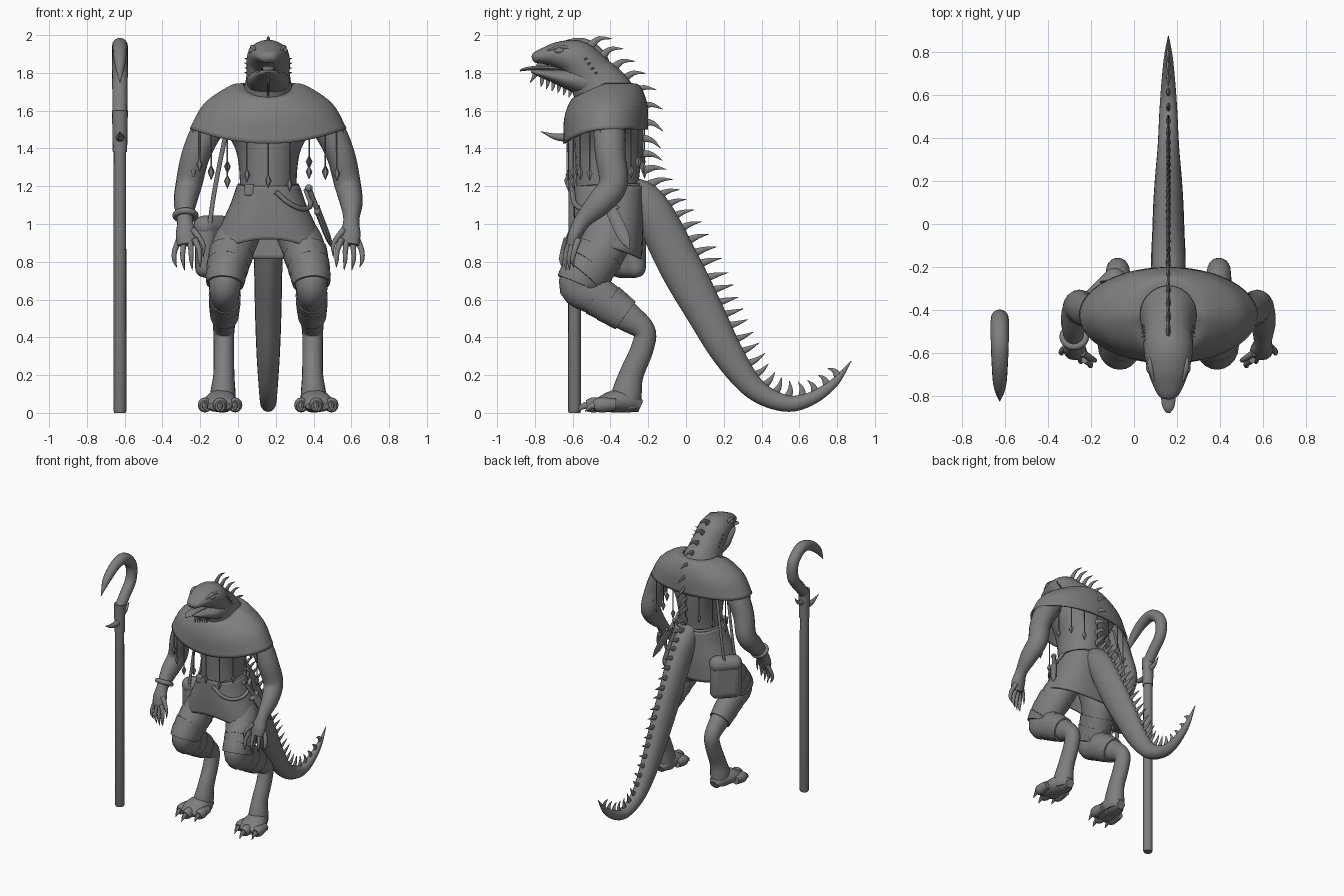
import bpy, bmesh, math
from mathutils import Vector

default = bpy.data.objects.get("Cube")
if default:
    bpy.data.objects.remove(default, do_unlink=True)

grey = bpy.data.materials.new("clay_grey")
grey.use_nodes = True
colour = (.21, .21, .21, 1)
grey.diffuse_color = colour
grey.node_tree.nodes["Principled BSDF"].inputs["Base Color"].default_value = colour

MID = .16      # centre line of the body
STAFF = -.625  # staff position across


def finish(obj, name):
    obj.name = name
    obj.data.materials.clear()
    obj.data.materials.append(grey)
    bpy.ops.object.select_all(action='DESELECT')
    obj.select_set(True)
    bpy.context.view_layer.objects.active = obj
    bpy.ops.object.shade_smooth_by_angle(angle=math.radians(50))
    return obj


def skin_rings(name, rings, caps=True):
    """Bridge a list of vertex rings into a surface."""
    bm = bmesh.new()
    loops = [[bm.verts.new(p) for p in ring] for ring in rings]
    for a, b in zip(loops, loops[1:]):
        for i in range(len(a)):
            j = (i + 1) % len(a)
            bm.faces.new((a[i], a[j], b[j], b[i]))
    if caps:
        bm.faces.new(loops[0])
        bm.faces.new(loops[-1])
    bmesh.ops.recalc_face_normals(bm, faces=bm.faces)
    mesh = bpy.data.meshes.new(name)
    bm.to_mesh(mesh)
    bm.free()
    obj = bpy.data.objects.new(name, mesh)
    bpy.context.collection.objects.link(obj)
    return finish(obj, name)


def spline(points, steps):
    """Catmull-Rom through points of any dimension."""
    pts = [Vector(p) for p in points]
    pts = [pts[0] * 2 - pts[1]] + pts + [pts[-1] * 2 - pts[-2]]
    out = []
    for a, b, c, d in zip(pts, pts[1:], pts[2:], pts[3:]):
        for k in range(steps):
            t = k / steps
            out.append((b * 2 + (c - a) * t + (a * 2 - b * 5 + c * 4 - d) * t * t
                        + (b * 3 - a - c * 3 + d) * t ** 3) / 2)
    return out + [pts[-2]]


def tube(name, points, steps=5, sides=16):
    """Elliptical tube; each point is x, y, z, half width, half depth."""
    path = spline(points, steps) if steps else [Vector(p) for p in points]
    rings = []
    for i, p in enumerate(path):
        run = (path[min(i + 1, len(path) - 1)] - path[max(i - 1, 0)])
        tangent = Vector(run[:3]).normalized()
        ref = Vector((0, 0, 1)) if abs(tangent.x) > .9 else Vector((1, 0, 0))
        side = (ref - tangent * ref.dot(tangent)).normalized()
        up = tangent.cross(side)
        w, d = max(p[3], .001), max(p[4], .001)
        rings.append([Vector(p[:3]) + side * w * math.cos(a) + up * d * math.sin(a)
                      for a in (math.tau * k / sides for k in range(sides))])
    return skin_rings(name, rings)


def centred(name, points, side=0, **kw):
    return tube(name, [(MID + side * p[0],) + tuple(p[1:]) for p in points], **kw)


def cord(name, points, r, **kw):
    return tube(name, [tuple(p) + (r, r) for p in points], **kw)


def drape(name, profile, cy, hem, thick, power=1):
    """Cloth sleeve; profile holds height, half width, half depth. Low power is boxier."""
    boxy = lambda v: math.copysign(abs(v) ** power, v)
    rows = spline(profile, 6)
    rings = []
    for i, (z, rx, ry) in enumerate(rows):
        t = i / (len(rows) - 1)
        rings.append([(MID + rx * boxy(math.cos(a)), cy + ry * boxy(math.sin(a)), z + hem(a, t))
                      for a in (math.tau * k / 48 for k in range(48))])
    obj = skin_rings(name, rings, caps=False)
    mod = obj.modifiers.new("thickness", 'SOLIDIFY')
    mod.thickness = thick
    return obj


def ball(name, loc, size):
    bpy.ops.mesh.primitive_uv_sphere_add(segments=16, ring_count=10, radius=1, location=loc)
    obj = bpy.context.object
    obj.scale = size
    return finish(obj, name)


def box(name, loc, size, bevel, rot=(0, 0, 0)):
    bpy.ops.mesh.primitive_cube_add(size=1, location=loc, rotation=rot)
    obj = bpy.context.object
    obj.scale = size
    bpy.ops.object.transform_apply(location=False, rotation=False, scale=True)
    mod = obj.modifiers.new("round", 'BEVEL')
    mod.width, mod.segments = bevel, 4
    return finish(obj, name)


def front(a):
    return max(0, -math.sin(a))


# Torso, neck and head
centred("torso", [(0, -.41, 1.1, .16, .17), (0, -.415, 1.22, .15, .165),
                  (0, -.41, 1.4, .175, .18), (0, -.41, 1.58, .28, .18),
                  (0, -.41, 1.66, .18, .15)], sides=24)
centred("neck_and_skull", [(0, -.4, 1.58, .2, .175), (0, -.44, 1.69, .138, .158),
                           (0, -.51, 1.79, .115, .125), (0, -.58, 1.87, .115, .105),
                           (0, -.67, 1.893, .1, .075), (0, -.75, 1.89, .072, .045),
                           (0, -.8, 1.88, .045, .028), (0, -.815, 1.876, .015, .01)], sides=24)
centred("lower_jaw", [(0, -.52, 1.75, .115, .08), (0, -.62, 1.767, .11, .056),
                      (0, -.71, 1.785, .078, .032), (0, -.78, 1.8, .05, .018),
                      (0, -.82, 1.81, .015, .008)], sides=20)
centred("tongue", [(0, -.66, 1.82, .04, .012), (0, -.78, 1.827, .036, .011),
                   (0, -.85, 1.82, .028, .009), (0, -.88, 1.812, .008, .004)])
for i in range(7):
    y = -.76 + i * .03
    z = 1.775 - i * .011
    centred("chin_spike", [(0, y, z, .007, .012), (0, y - .004, z - .03, .005, .008),
                           (0, y - .01, z - .05, .001, .001)], steps=2, sides=8)
for s in (-1, 1):
    ball("eye", (MID + s * .088, -.67, 1.918), (.016, .026, .016))
    centred("brow", [(.088, -.62, 1.932, .008, .008), (.083, -.67, 1.938, .012, .009),
                     (.068, -.73, 1.92, .006, .006)], s)
    for k in range(4):
        y, z = -.54 + k * .018, 1.87 - k * .025
        centred("cheek_spike", [(.1, y, z, .009, .009), (.126, y + .018, z + .008, .001, .001)],
                s, steps=1, sides=8)

# Tail
centred("tail", [(0, -.33, 1.2, .06, .06), (0, -.2, 1.1, .08, .1), (0, -.035, .785, .075, .112),
                 (0, .1, .535, .07, .1), (0, .22, .315, .062, .083), (0, .36, .13, .05, .06),
                 (0, .52, .052, .042, .045), (0, .65, .07, .033, .036),
                 (0, .78, .155, .02, .024), (0, .875, .275, .002, .002)], sides=20)

# Row of spines from crown to tail tip
ridge = spline([(-.5, 1.95), (-.375, 1.83), (-.27, 1.7), (-.225, 1.57), (-.235, 1.4), (-.19, 1.23),
                (.05, .85), (.26, .37), (.39, .17), (.52, .093), (.65, .1), (.76, .165),
                (.82, .22)], 40)
travelled, target = 0, 0
for a, b in zip(ridge, ridge[1:]):
    travelled += (b - a).length
    if travelled < target:
        continue
    share = travelled / 2.6
    target += .085 if share < .3 else .072
    run = (b - a).normalized()
    out = Vector((-run.y, run.x))
    lean = (out + run * (.6 - .75 * share)).normalized()
    size = .115 if share < .75 else .1 - .18 * (share - .75)
    root, mid, tip = a - out * .015, a + out * size * .45 + run * .008, a + lean * size
    centred("back_spine", [(0, *root, .011, .024), (0, *mid, .008, .013), (0, *tip, .001, .001)],
            steps=3, sides=8)

# Shoulder cape with its hanging beads
cape_hem = lambda a, t: -.07 * front(a) * (1 - t) - .075 * t * front(a) ** 2
drape("shoulder_cape", [(1.735, .13, .135), (1.72, .2, .175), (1.63, .33, .208), (1.5, .405, .213)],
      -.425, cape_hem, -.012)
for k in range(22):
    a = math.tau * (k + .5) / 22
    x, y = MID + .4 * math.cos(a), -.425 + .205 * math.sin(a)
    top = 1.5 + cape_hem(a, 1)
    low = top - .15 - .025 * (k % 3)
    cord("fringe_string", [(x, y, top), (x, y, low)], .004, steps=1, sides=6)
    tube("fringe_bead", [(x, y, low + .01, .003, .003), (x, y, low - .02, .018, .018),
                         (x, y, low - .06, .001, .001)], steps=0, sides=6)

# Skirt and belts
drape("skirt", [(1.2, .155, .17), (1.1, .19, .172), (1, .235, .172), (.875, .285, .165)], -.41,
      lambda a, t: t * (.045 * front(a) ** 6 - .06 * max(0, math.sin(a))), -.012, power=.8)
drape("belt", [(1.215, .16, .175), (1.165, .178, .18)], -.41, lambda a, t: -.015 * front(a), .02)
box("belt_buckle", (MID - .1, -.565, 1.18), (.05, .035, .06), .01)
cord("hanging_belt", [(.2, -.6, 1.17), (.27, -.59, 1.11), (.34, -.54, 1.08), (.385, -.45, 1.1),
                      (.36, -.36, 1.18)], .013)

# Dagger at the left hip
def along(t):
    return (.375 + .125 * t, -.45 + .15 * t, 1.19 - .32 * t)

cord("dagger_handle", [along(0), along(.36)], .014, steps=1, sides=10)
ball("dagger_pommel", along(0), (.02, .02, .02))
box("dagger_guard", along(.36), (.03, .09, .02), .006, (.4, 0, 0))
tube("dagger_sheath", [along(.36) + (.018, .034), along(.8) + (.016, .032),
                       along(1) + (.003, .004)], sides=10)

# Bag on the right hip, turned toward the back
turn = (0, 0, math.radians(45))
box("hip_bag", (-.13, -.31, .875), (.23, .11, .32), .054, turn)
box("bag_flap", (-.132, -.308, .985), (.238, .12, .12), .055, turn)
for y in (-.4, -.27):
    tube("bag_strap", [(-.15, y, 1.0, .012, .006), (-.12, y, 1.2, .012, .006),
                       (-.06, y - .03, 1.5, .012, .006)])

# Arms, hands, legs and feet
leg = [(.11, -.4, 1.02, .1, .125), (.18, -.428, .89, .115, .125), (.218, -.515, .76, .1, .122),
       (.23, -.572, .668, .084, .1), (.23, -.46, .61, .078, .1), (.232, -.32, .515, .066, .08),
       (.235, -.222, .435, .056, .06), (.235, -.232, .34, .054, .06), (.235, -.29, .2, .056, .065),
       (.24, -.315, .09, .068, .08), (.24, -.315, .02, .06, .065)]
for s in (-1, 1):
    centred("arm", [(.24, -.41, 1.58, .07, .08), (.325, -.405, 1.49, .08, .085),
                    (.385, -.4, 1.36, .075, .08), (.42, -.385, 1.21, .07, .076),
                    (.44, -.46, 1.11, .06, .068), (.44, -.545, 1.02, .042, .045),
                    (.435, -.585, .95, .054, .038), (.43, -.605, .89, .05, .03)], s)
    for k in range(4):
        f = k - 1.5
        x, y = .43 + f * .027, -.6 + f * .02
        centred("finger", [(x, y, .92, .017, .019), (x + f * .016, y - .02, .86, .014, .015),
                           (x + f * .018, y - .03, .81, .011, .012),
                           (x - .008 + f * .014, y - .025, .745 + .016 * abs(f), .001, .001)],
                s, steps=4, sides=10)
    centred("thumb", [(.4, -.6, .97, .018, .018), (.36, -.625, .92, .014, .014),
                      (.342, -.635, .88, .01, .01), (.345, -.63, .82, .001, .001)], s, sides=10)

    centred("leg", leg, s, steps=6, sides=20)
    rows = spline(leg, 6)
    for name, start, stop, grow in (("thigh_wrap", 8, 11, .006), ("thigh_wrap", 11, 14, .01),
                                    ("knee_cuff", 14, 17, .013),
                                    ("shin_wrap", 23, 26, .006), ("shin_wrap", 26, 30, .01)):
        centred(name, [tuple(p[:3]) + (p[3] + grow, p[4] + grow) for p in rows[start:stop + 1]],
                s, steps=0, sides=20)

    centred("foot", [(.24, -.24, .035, .035, .032), (.24, -.29, .055, .065, .055),
                     (.25, -.37, .062, .085, .06), (.26, -.45, .045, .09, .042),
                     (.26, -.49, .035, .065, .022)], s)
    for x, y in ((.175, -.44), (.255, -.49), (.335, -.45)):
        centred("toe", [(x, y + .08, .045, .03, .03), (x, y, .042, .038, .04),
                        (x, y - .035, .036, .026, .03)], s, sides=12)
        centred("toe_claw", [(x, y - .02, .042, .018, .022), (x, y - .055, .034, .013, .016),
                             (x, y - .085, .006, .001, .001)], s, sides=8)

bpy.ops.mesh.primitive_torus_add(location=(MID - .438, -.525, 1.045), rotation=(-.5, 0, 0),
                                 major_radius=.052, minor_radius=.017)
finish(bpy.context.object, "bracelet")

# Crooked staff
def staff_part(name, points, **kw):
    tube(name, [(STAFF, y, z, r, r) for y, z, r in points], **kw)

staff_part("staff_shaft", [(-.59, 0, .03), (-.59, .01, .034), (-.59, 1.4, .033)], steps=1)
staff_part("staff_grip", [(-.59, 1.38, .038), (-.59, 1.6, .042)], steps=1)
staff_part("staff_crook", [(-.59, 1.57, .04), (-.53, 1.64, .04), (-.45, 1.74, .041),
                           (-.45, 1.86, .042), (-.54, 1.94, .042), (-.65, 1.925, .038),
                           (-.755, 1.85, .029), (-.825, 1.75, .002)], steps=8)
staff_part("staff_front_thorn", [(-.58, 1.46, .024), (-.68, 1.46, .018), (-.77, 1.49, .001)])
staff_part("staff_back_thorn", [(-.59, 1.5, .022), (-.52, 1.52, .015), (-.47, 1.57, .001)])
